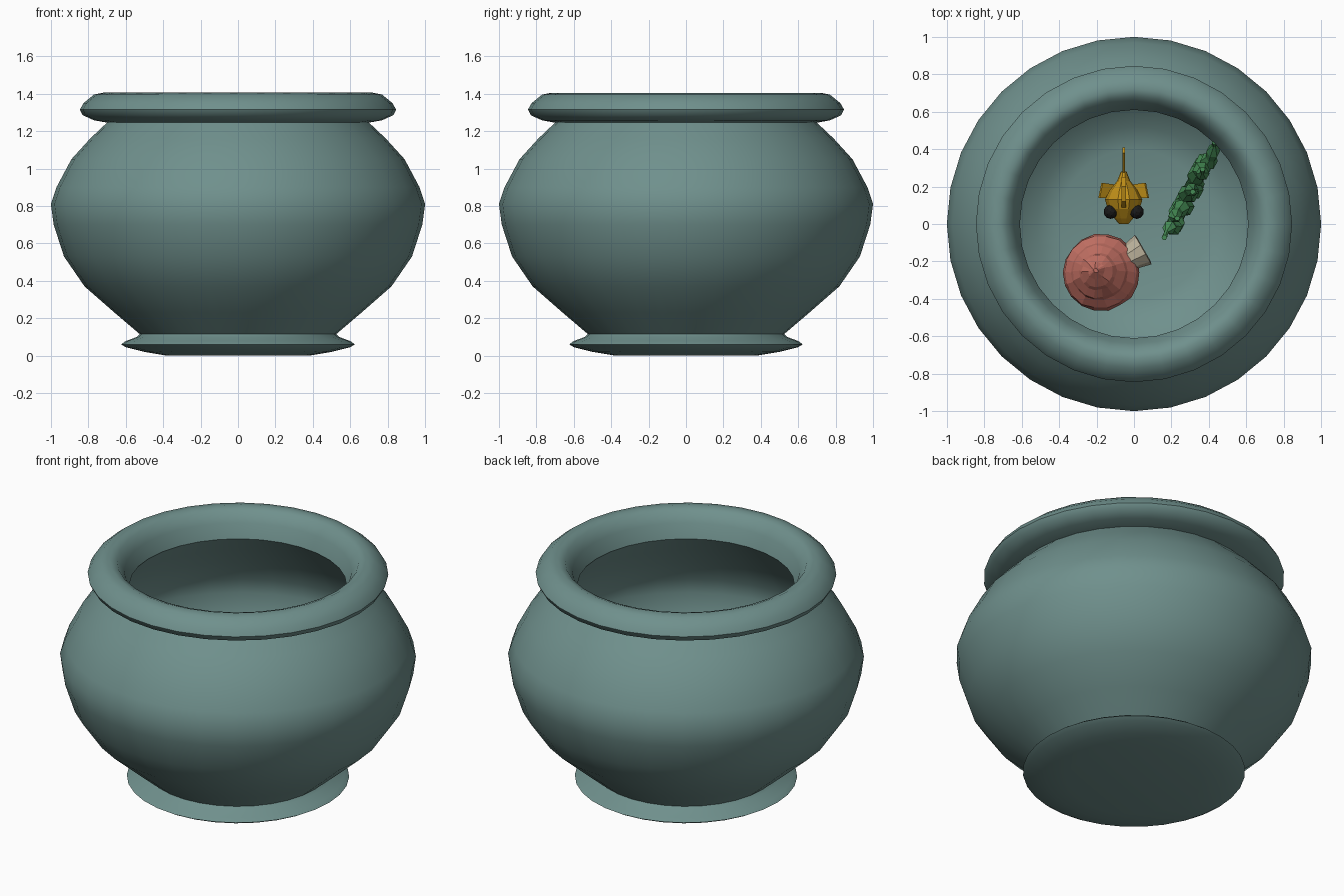
import bpy, bmesh, math, random
from mathutils import Vector, Matrix

if "Cube" in bpy.data.objects:
    bpy.data.objects.remove(bpy.data.objects["Cube"])

random.seed(3)


def material(name, rgb):
    m = bpy.data.materials.new(name)
    m.diffuse_color = (*rgb, 1)
    m.use_nodes = True
    m.node_tree.nodes["Principled BSDF"].inputs["Base Color"].default_value = m.diffuse_color
    return m


GLASS = material("glass", (0.16, 0.28, 0.265))
GOLD = material("gold", (0.55, 0.29, 0.01))
BLACK = material("black", (0.01, 0.01, 0.01))
CORAL = material("coral", (0.52, 0.155, 0.12))
CREAM = material("cream", (0.52, 0.46, 0.34))
GREEN = material("green", (0.06, 0.26, 0.09))


def finish(name, bm, mat):
    bmesh.ops.recalc_face_normals(bm, faces=bm.faces)
    me = bpy.data.meshes.new(name)
    bm.to_mesh(me)
    bm.free()
    ob = bpy.data.objects.new(name, me)
    bpy.context.collection.objects.link(ob)
    me.materials.append(mat)
    return ob


def loft(bm, rings, caps=True):
    """Skin a list of equally sized rings of points."""
    loops = [[bm.verts.new(p) for p in r] for r in rings]
    n = len(loops[0])
    for a, b in zip(loops, loops[1:]):
        for i in range(n):
            j = (i + 1) % n
            bm.faces.new((a[i], a[j], b[j], b[i]))
    if caps:
        bm.faces.new(loops[0])
        bm.faces.new(loops[-1])


def circle(r, z, n, c=(0, 0)):
    return [(c[0] + r * math.cos(2 * math.pi * i / n),
             c[1] + r * math.sin(2 * math.pi * i / n), z) for i in range(n)]


def smooth(ob, angle):
    bpy.ops.object.select_all(action='DESELECT')
    ob.select_set(True)
    bpy.context.view_layer.objects.active = ob
    bpy.ops.object.shade_smooth_by_angle(angle=math.radians(angle))


# Bowl: outer wall, rolled rim, throat and inner wall in one lathe profile
profile = [(0.38, 0.0), (0.50, 0.02), (0.60, 0.045), (0.625, 0.06), (0.60, 0.078),
           (0.54, 0.10), (0.525, 0.115), (0.66, 0.23), (0.82, 0.37), (0.93, 0.53),
           (0.985, 0.70), (1.0, 0.81), (0.97, 0.90), (0.89, 1.05), (0.79, 1.16),
           (0.70, 1.245), (0.77, 1.258), (0.83, 1.285), (0.845, 1.315), (0.825, 1.35),
           (0.77, 1.395), (0.72, 1.405), (0.68, 1.39), (0.64, 1.33), (0.61, 1.245),
           (0.72, 1.12), (0.82, 1.0), (0.90, 0.86), (0.915, 0.77), (0.88, 0.62),
           (0.80, 0.47), (0.65, 0.32), (0.52, 0.21), (0.40, 0.17)]
bm = bmesh.new()
loft(bm, [circle(r, z, 32) for r, z in profile])
smooth(finish("bowl", bm, GLASS), 50)

# Fish, nose towards -y
FX, FY, FZ = -0.055, 0.0, 0.62
body = [(0.0, 0.025, 0.03, 0), (0.03, 0.05, 0.06, 0), (0.08, 0.085, 0.1, 0),
        (0.13, 0.1, 0.12, 0), (0.18, 0.075, 0.1, 0), (0.23, 0.035, 0.06, 0),
        (0.28, 0.015, 0.035, 0)]
bm = bmesh.new()
loft(bm, [[(FX + w * math.cos(k * math.pi / 5), FY + y, FZ + h * math.sin(k * math.pi / 5))
           for k in range(10)] for y, w, h, _ in body])
finish("fish_body", bm, GOLD)


def fin(name, points, thick, matrix=Matrix()):
    """Flat fin drawn in the y-z plane with a thin edge."""
    b = bmesh.new()
    loft(b, [[matrix @ Vector((s * thick, y, z)) for y, z in points] for s in (-1, 1)])
    b.transform(Matrix.Translation((FX, FY, FZ)))
    return finish(name, b, GOLD)


fin("tail_fin", [(0.26, 0.02), (0.38, 0.13), (0.41, 0.12), (0.36, 0.0),
                 (0.41, -0.12), (0.38, -0.13), (0.26, -0.02)], 0.006)
fin("dorsal_fin", [(0.08, 0.08), (0.12, 0.17), (0.2, 0.19), (0.25, 0.13), (0.23, 0.04)], 0.012)
fin("belly_fin", [(0.14, -0.1), (0.2, -0.17), (0.24, -0.13), (0.21, -0.06)], 0.01)
for s in (-1, 1):
    fin("side_fin", [(0.1, 0.0), (0.1, 0.07), (0.18, 0.05), (0.17, -0.04)], 0.006,
        Matrix.Translation((s * 0.1, 0.04, -0.03)) @ Matrix.Rotation(s * 0.9, 4, 'Y')
        @ Matrix.Translation((0, 0, -0.03)))
    bm = bmesh.new()
    bmesh.ops.create_icosphere(bm, subdivisions=2, radius=0.038)
    bm.transform(Matrix.Translation((FX + s * 0.07, FY + 0.065, FZ + 0.05)))
    finish("fish_eye", bm, BLACK)

# Shell: ridged spiral dome with a flared cream mouth
shell = [(0.13, 0.155), (0.18, 0.19), (0.205, 0.25), (0.195, 0.31), (0.15, 0.35),
         (0.14, 0.37), (0.1, 0.41), (0.085, 0.43), (0.045, 0.46), (0.012, 0.49)]
bm = bmesh.new()
loft(bm, [circle(r, z, 18, (-0.165 - 0.04 * i / 9, -0.26 + 0.01 * i / 9))
          for i, (r, z) in enumerate(shell)])
for v in bm.verts:
    v.co += Vector([random.uniform(-0.005, 0.005) for _ in range(3)])
finish("shell", bm, CORAL)
bm = bmesh.new()
d = Vector((0.87, 0.5, 0))
side = Vector((-0.5, 0.87, 0))
up = Vector((0, 0, 1))
base = Vector((-0.165, -0.26, 0.255))
rings = []
for dist, r in ((0.12, 0.07), (0.19, 0.085), (0.245, 0.1), (0.25, 0.08), (0.2, 0.06)):
    rings.append([base + d * dist + side * r * 0.9 * math.cos(k * math.pi / 5)
                  + up * r * math.sin(k * math.pi / 5) for k in range(10)])
loft(bm, rings)
finish("shell_mouth", bm, CREAM)

# Seaweed: wavy blades fanned out in one upright plane
root = Vector((0.30, 0.17, 0.15))
along = Vector((0.47, 0.883, 0))
across = Vector((0.883, -0.47, 0))
for tip, height in ((-0.27, 0.36), (-0.15, 0.58), (0.0, 0.78), (0.15, 0.62), (0.28, 0.4)):
    bm = bmesh.new()
    rings = []
    for i in range(11):
        t = i / 10
        w = 0.045 * (1 - 0.85 * t ** 4) + 0.008 * (-1) ** i
        wave = 0.02 * math.sin(t * 9 + tip * 20)
        c = root + along * (tip * (0.2 + 0.8 * t ** 0.7) + wave) + up * height * t
        c += across * 0.012 * math.sin(t * 8 + tip * 9)
        rings.append([c + along * w * math.cos(k * math.pi / 3)
                      + across * w * math.sin(k * math.pi / 3) for k in range(6)])
    loft(bm, rings)
    finish("seaweed_blade", bm, GREEN)
